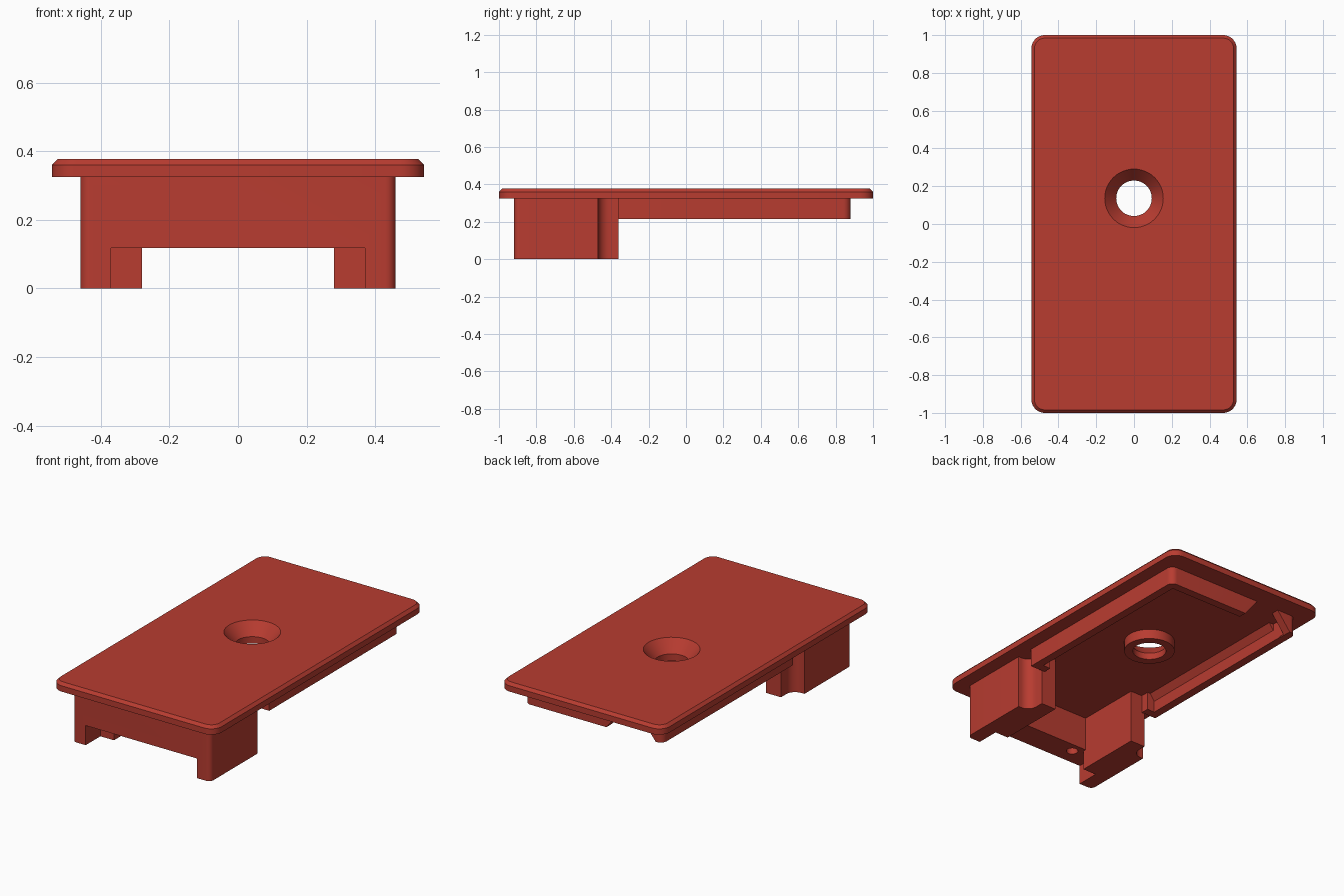
import bpy, bmesh, math
from mathutils import Vector

if "Cube" in bpy.data.objects:
    bpy.data.objects.remove(bpy.data.objects["Cube"])

red = bpy.data.materials.new("brick_red")
red.diffuse_color = (0.48, 0.045, 0.03, 1)
red.use_nodes = True
red.node_tree.nodes["Principled BSDF"].inputs["Base Color"].default_value = red.diffuse_color

PLATE_Z, TOP_Z = 0.325, 0.377
HOLE_Y = 0.136


def outline(points, n=8):
    """Closed 2D path; a third value on a point rounds that corner."""
    out = []
    for i, p in enumerate(points):
        c = Vector(p[:2])
        if len(p) < 3:
            out.append(c)
            continue
        a = (Vector(points[i - 1][:2]) - c).normalized()
        b = (Vector(points[(i + 1) % len(points)][:2]) - c).normalized()
        r = p[2]                       # all rounded corners are square
        centre = c + (a + b) * r
        for k in range(n + 1):
            t = k / n * math.pi / 2
            out.append(centre - b * r * math.cos(t) - a * r * math.sin(t))
    return out


def rounded_rect(hx, hy, r):
    return outline([(hx, -hy, r), (hx, hy, r), (-hx, hy, r), (-hx, -hy, r)])


def circle(r, x=0, y=0, n=48):
    return [Vector((x + r * math.cos(2 * math.pi * k / n),
                    y + r * math.sin(2 * math.pi * k / n))) for k in range(n)]


def loft(name, layers):
    """Solid through (outline, z) layers, capped at both ends."""
    bm = bmesh.new()
    rings = [[bm.verts.new((p.x, p.y, z)) for p in path] for path, z in layers]
    for lo, hi in zip(rings, rings[1:]):
        n = len(lo)
        for i in range(n):
            j = (i + 1) % n
            bm.faces.new((lo[i], lo[j], hi[j], hi[i]))
    bm.faces.new(rings[0][::-1])
    bm.faces.new(rings[-1])
    bmesh.ops.recalc_face_normals(bm, faces=bm.faces[:])
    me = bpy.data.meshes.new(name)
    bm.to_mesh(me)
    bm.free()
    me.materials.append(red)
    ob = bpy.data.objects.new(name, me)
    bpy.context.collection.objects.link(ob)
    return ob


def box(name, x0, x1, y0, y1, z0, z1):
    path = outline([(x0, y0), (x1, y0), (x1, y1), (x0, y1)])
    return loft(name, [(path, z0), (path, z1)])


def prism_y(name, profile, y0, y1):
    """Extrude an (x, z) profile along y."""
    ob = loft(name, [([Vector(p) for p in profile], -y1),
                     ([Vector(p) for p in profile], -y0)])
    for v in ob.data.vertices:
        x, y, z = v.co
        v.co = (x, -z, y)
    return ob


def activate(ob):
    bpy.ops.object.select_all(action='DESELECT')
    ob.select_set(True)
    bpy.context.view_layer.objects.active = ob


def cut(ob, cutters):
    for c in cutters:
        m = ob.modifiers.new("cut", 'BOOLEAN')
        m.operation, m.solver, m.object = 'DIFFERENCE', 'EXACT', c
        activate(ob)
        bpy.ops.object.modifier_apply(modifier=m.name)


# Cover plate with a chamfered top edge
plate = loft("cover_plate", [(rounded_rect(0.543, 1, 0.07), PLATE_Z),
                             (rounded_rect(0.543, 1, 0.07), 0.36),
                             (rounded_rect(0.527, 0.984, 0.054), TOP_Z)])

# Boss below the plate that carries the screw hole
boss = loft("screw_boss", [(circle(0.143, 0, HOLE_Y), 0.265),
                           (circle(0.143, 0, HOLE_Y), PLATE_Z)])

# Countersunk hole through plate and boss
sink = loft("countersink_cutter", [(circle(0.094, 0, HOLE_Y), 0.2),
                                   (circle(0.094, 0, HOLE_Y), 0.305),
                                   (circle(0.155, 0, HOLE_Y), TOP_Z),
                                   (circle(0.155, 0, HOLE_Y), 0.45)])
cut(plate, [sink])
cut(boss, [sink])

# Locating rim around the rear of the underside
right = [(0.36, -0.31), (0.36, -0.36), (0.46, -0.36), (0.46, 0.88, 0.04)]
inner = [(-0.41, -0.31), (-0.41, 0.83), (0.41, 0.83), (0.41, -0.31)]
left = [(-p[0],) + p[1:] for p in reversed(right)]
rim_path = outline(right + left + inner)
rim = loft("locating_rim", [(rim_path, 0.215), (rim_path, PLATE_Z)])

# Gap with sloped ends in the rear wall of the rim
gap = prism_y("gap_cutter", [(-0.43, 0.195), (-0.07, 0.195),
                             (-0.19, 0.345), (-0.31, 0.345)], 0.8, 0.95)
cut(rim, [gap])

# Small sloped fillets between rim walls and plate
for s, side in ((1, "right"), (-1, "left")):
    prism_y(side + "_rim_fillet", [(s * 0.41, 0.285), (s * 0.41, PLATE_Z),
                                   (s * 0.38, PLATE_Z)], -0.31, 0.74)

# Front block: two legs joined by a bridge, with a scooped outer rear corner
half = [(0.46, -0.92, 0.03), (0.46, -0.47), (0.38, -0.47, 0.06),
        (0.38, -0.36), (0.28, -0.36), (0.28, -0.76)]
mirrored = [(-p[0],) + p[1:] for p in reversed(half)]
block_path = outline(half + mirrored)
block = loft("front_block", [(block_path, 0), (block_path, PLATE_Z)])

# Openings below the bridge and the two pilot holes in it
wide = box("wide_opening_cutter", -0.37, 0.37, -1.0, -0.78, -0.1, 0.118)
narrow = box("narrow_opening_cutter", -0.28, 0.28, -0.85, -0.7, -0.1, 0.118)
pilots = [loft("pilot_cutter", [(circle(0.033, s * 0.23, -0.82, 24), 0.05),
                                (circle(0.033, s * 0.23, -0.82, 24), 0.25)])
          for s in (-1, 1)]
cut(block, [wide, narrow] + pilots)

for c in [sink, gap, wide, narrow] + pilots:
    bpy.data.objects.remove(c)

# Smooth the rounded parts, keep edges sharp
for ob in list(bpy.context.scene.objects):
    activate(ob)
    bpy.ops.object.shade_smooth_by_angle(angle=math.radians(30))
